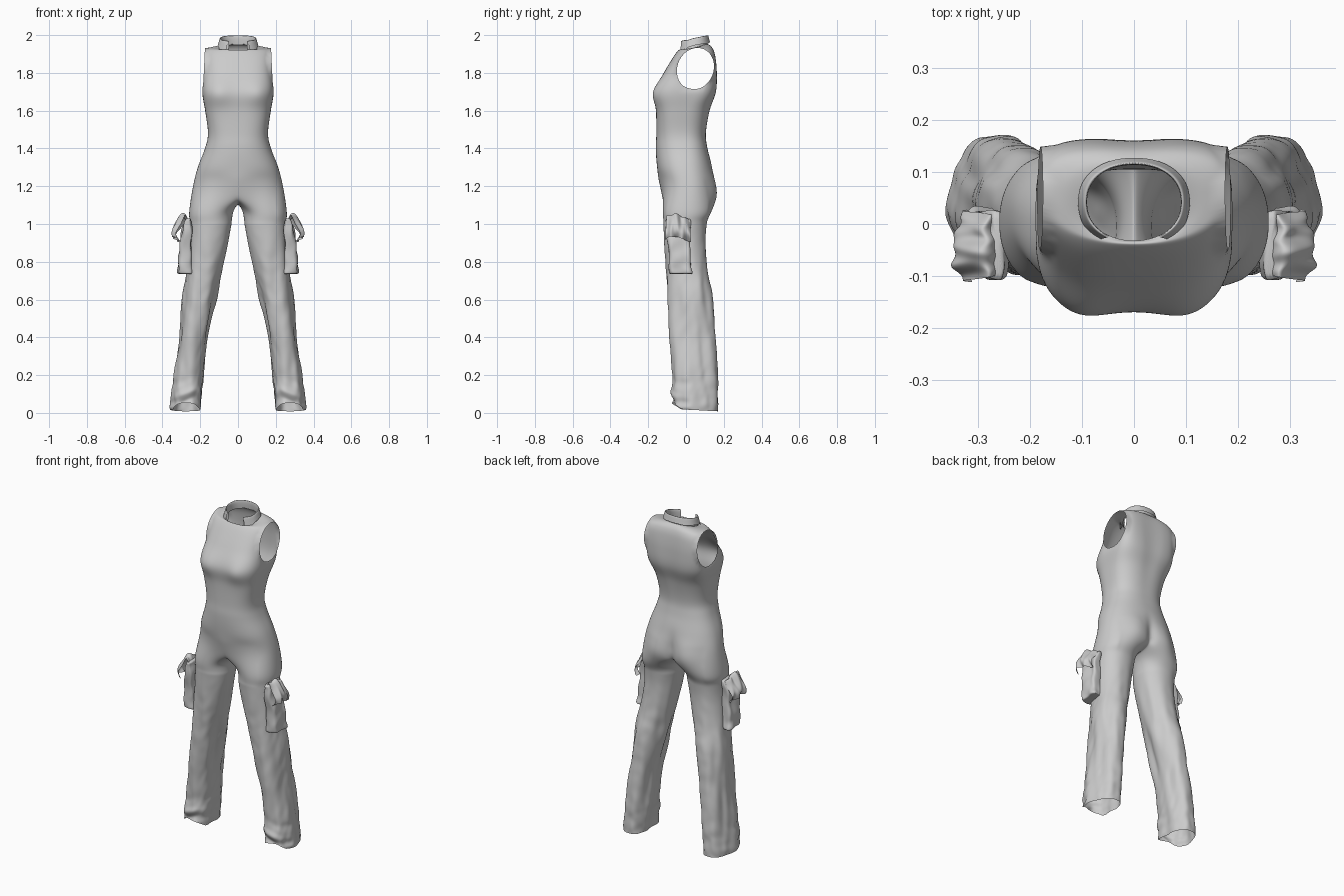
import bpy, bmesh, math
from mathutils import Vector, noise

if "Cube" in bpy.data.objects:
    bpy.data.objects.remove(bpy.data.objects["Cube"])

M, K = 41, 17          # points on outer half-ring / inner leg
SPLIT = math.radians(125)


def spow(v, e):
    return math.copysign(abs(v) ** e, v)


def section(a, cx, cy, hw, yf, yb, n, z, tilt=0, nb=None):
    """Point of an egg-shaped superellipse with separate front and back depth."""
    s = math.sin(a)
    if s > 0 and nb:
        n = nb
    d = (cy - yf) if s < 0 else (yb - cy)
    y = cy + d * spow(s, 2 / n)
    return Vector((cx + hw * spow(math.cos(a), 2 / n), y, z + tilt * (y - cy)))


def blend(p0, p1, p2, p3, t):
    """Catmull-Rom interpolation."""
    return 0.5 * (2 * p1 + (p2 - p0) * t + (2 * p0 - 5 * p1 + 4 * p2 - p3) * t * t
                  + (3 * p1 - p0 - 3 * p2 + p3) * t ** 3)


def refine(rings, steps):
    """Smooth in-between rings; first and last ring only steer tangents."""
    out = []
    for i in range(1, len(rings) - 2):
        for k in range(steps):
            out.append([blend(*p, k / steps) for p in zip(*rings[i - 1:i + 3])])
    return out + [[p.copy() for p in rings[-2]]]


def loft(bm, rings, closed):
    vs = [[bm.verts.new(p) for p in r] for r in rings]
    for a, b in zip(vs, vs[1:]):
        n = len(a)
        for j in range(n if closed else n - 1):
            k = (j + 1) % n
            bm.faces.new((a[j], a[k], b[k], b[j]))
    return vs


def finish(bm, name, subsurf=1):
    bmesh.ops.remove_doubles(bm, verts=bm.verts, dist=0.0004)
    bmesh.ops.recalc_face_normals(bm, faces=bm.faces)
    me = bpy.data.meshes.new(name)
    bm.to_mesh(me)
    bm.free()
    me.shade_smooth()
    ob = bpy.data.objects.new(name, me)
    bpy.context.collection.objects.link(ob)
    mir = ob.modifiers.new("mirror", 'MIRROR')
    mir.use_clip = True
    sub = ob.modifiers.new("smooth", 'SUBSURF')
    sub.levels = sub.render_levels = subsurf
    return ob


def bump(p, x, z, rx, rz, amp):
    return amp * math.exp(-((p.x - x) / rx) ** 2 - ((p.z - z) / rz) ** 2)


# Torso sections: z, half width, centre y, front y, back y, squareness front, tilt, squareness back
torso_keys = [
    (1.934, .098, .045, -.032, .115, 2.0, .27, 2.0),
    (1.934, .140, .052, -.036, .130, 2.2, .14, 2.4),
    (1.920, .179, .060, -.044, .146, 2.3, .03, 3.2),
    (1.88, .183, .052, -.070, .157, 2.7, 0, 4.5),
    (1.80, .184, .045, -.118, .164, 3.1, 0, 4.5),
    (1.70, .190, .020, -.169, .160, 3.4, 0, 3.6),
    (1.60, .174, -.010, -.159, .127, 3.0, 0, 2.7),
    (1.48, .159, -.020, -.157, .106, 2.6, 0, 2.5),
    (1.40, .175, -.010, -.160, .114, 2.4, 0, 2.4),
    (1.30, .213, .000, -.153, .138, 2.3, 0, 2.3),
    (1.20, .238, .015, -.132, .153, 2.3, 0, 2.3)]
# Leg sections: z, inner x, outer x, front y, back y, tilt
leg_keys = [
    (1.07, .022, .258, -.126, .138, 0),
    (1.00, .034, .256, -.120, .112, 0),
    (.90, .053, .258, -.114, .104, 0),
    (.75, .085, .274, -.103, .115, 0),
    (.60, .125, .295, -.095, .140, 0),
    (.40, .163, .308, -.086, .157, 0),
    (.20, .184, .338, -.076, .170, 0),
    (.10, .194, .350, -.078, .176, -.03),
    (.015, .199, .355, -.082, .178, -.05)]

torso = []
for z, hw, cy, yf, yb, n, tilt, nb in torso_keys:
    r = [section(-math.pi / 2 + math.pi * i / (M - 1), 0, cy, hw, yf, yb, n, z, tilt, nb) for i in range(M)]
    r[0].x = r[-1].x = 0
    torso.append(r)
for p in torso[-1]:                   # dip towards the crotch seam
    p.z -= .055 * math.exp(-(p.x / .07) ** 2)
legs = []
for z, xi, xo, yf, yb, tilt in leg_keys:
    ang = [-SPLIT + 2 * SPLIT * i / (M - 1) for i in range(M)]
    ang += [SPLIT + (2 * math.pi - 2 * SPLIT) * (k + 1) / (K + 1) for k in range(K)]
    legs.append([section(a, (xi + xo) / 2, (yf + yb) / 2, (xo - xi) / 2, yf, yb, 2.15, z, tilt) for a in ang])
for p in legs[-1]:                    # front of the hem rides up
    p.z += .03 * min(1, max(0, (-p.y - .02) / .05))

# Crotch seam joins the half torso to the closed leg
crotch = []
for k in range(K):
    s = math.pi * (k + 1) / (K + 1)
    crotch.append(Vector((0, .0105 + .1425 * math.cos(s), 1.145 - .042 * math.sin(s))))
upper = refine([torso[0]] + torso + [legs[0][:M]], 5)
lower = refine([torso[-2] + crotch, torso[-1] + crotch] + legs + [legs[-1]], 7)

for r in upper:
    r[0].x = r[-1].x = 0
for r in lower:                       # cloth folds in the trouser legs
    c = sum(r, Vector()) / len(r)
    for p in r:
        d = Vector((p.x - c.x, p.y - c.y, 0)).normalized()
        w = min(1, max(0, (1.0 - p.z) / .35))
        f = .015 * w * noise.noise(Vector((p.x * 16, p.y * 16, p.z * 3.5 + p.y * 8)))
        f += .004 * w * noise.noise(Vector((p.x * 20, 5 + p.y * 20, p.z * 18 - p.y * 24)))
        low = max(0, 1 - p.z / .24) * (1.3 if p.y < .03 else .3)
        f += .020 * low * noise.noise(Vector((p.x * 12, p.y * 9 + 4, p.z * 26 + p.x * 10)))
        p += d * f

bm = bmesh.new()
loft(bm, upper, False)
loft(bm, lower, True)
bmesh.ops.remove_doubles(bm, verts=bm.verts, dist=0.0004)

# Relax the join of legs and torso, then press in chest, seat and spine relief
hips = [v for v in bm.verts if 1.01 < v.co.z < 1.23 and v.co.x < .2]
for _ in range(14):
    seam = [v for v in hips if v.co.x < .0005]
    bmesh.ops.smooth_vert(bm, verts=hips, factor=.5, use_axis_x=True, use_axis_y=True, use_axis_z=True)
    for v in seam:
        v.co.x = 0
for v in bm.verts:
    p = v.co
    if p.y < -.03:
        p.y -= bump(p, .105, 1.69, .055, .065, .012) - bump(p, 0, 1.70, .04, .06, .003)
    elif p.y > 0:
        k = min(1, p.y / .09)
        p.y += k * (bump(p, .10, 1.165, .075, .085, .020) - bump(p, 0, 1.18, .022, .08, .016)
                    - bump(p, 0, 1.75, .04, .2, .006) - bump(p, .12, 1.03, .08, .04, .005))

# Armhole: drop the side faces inside a leaning ellipse and snap the rim onto it
AY, AZ, RY, RZ, LEAN = .050, 1.822, .098, .110, .10


def arm_uv(p):
    return (p.y - AY - LEAN * (p.z - AZ)) / RY, (p.z - AZ) / RZ


holes = []
for f in bm.faces:
    c = f.calc_center_median()
    u, v = arm_uv(c)
    if c.x > .155 and u * u + v * v < 1:
        holes.append(f)
bmesh.ops.delete(bm, geom=holes, context='FACES')
for v in bm.verts:
    if v.is_boundary and v.co.x > .13 and v.co.z > 1.6:
        u, w = arm_uv(v.co)
        a = math.atan2(w, u)
        dz = RZ * math.sin(a)
        v.co = (.180 - .005 * math.sin(a), AY + LEAN * dz + RY * math.cos(a), AZ + dz)
finish(bm, "jumpsuit_body")

# Collar: stand that rises and folds over into a leaf with pointed tips
bm = bmesh.new()
rings = []
for i in range(25):
    t = i / 24
    a = math.radians(-60 + 150 * t)
    tip = max(0, 1 - t * 3.5)
    prof = [(.97, 1.930, .25), (.93, 1.965, .2), (.95, 1.983, .2), (1.0, 1.986, .2),
            (1.06, 1.962 - .012 * tip, .2), (1.12 + .04 * tip, 1.942 - .036 * tip, .22)]
    r = []
    for k, (s, z, tilt) in enumerate(prof):
        b = a + (math.radians(8) * tip * (k - 3) / 2 if k > 3 else 0)
        p = section(b, 0, .042, .096 * s, .042 - .078 * s, .042 + .076 * s, 2.2, z, tilt)
        p.z += .004 * noise.noise(p * 25)
        if i == 24:
            p.x = 0
        r.append(p)
    rings.append(r)
loft(bm, rings, False)
finish(bm, "collar")

# Cargo pocket bag: z, centre x, centre y, half thickness, half width
bag_keys = [(1.03, .262, -.042, .014, .066), (.97, .270, -.042, .026, .066),
            (.88, .275, -.036, .031, .058), (.79, .278, -.030, .037, .058),
            (.745, .278, -.026, .040, .061), (.736, .275, -.026, .034, .056)]
bm = bmesh.new()
rings = [[section(2 * math.pi * j / 32, cx, cy, rx, cy - ry, cy + ry, 4.5, z) for j in range(32)]
         for z, cx, cy, rx, ry in bag_keys]
rings = refine([rings[0]] + rings + [rings[-1]], 4)
for r in rings:
    for p in r:
        p.x += .016 * noise.noise(Vector((3, p.y * 24, p.z * 14)))
        p.y += .010 * noise.noise(Vector((p.x * 20, 7, p.z * 16)))
vs = loft(bm, rings, True)
bm.faces.new(vs[0])
bm.faces.new(vs[-1])
finish(bm, "cargo_pocket")

# Pocket flap: crumpled sheet folding outward from the leg
flap_prof = [Vector(p) for p in ((.256, 0, .97), (.266, 0, 1.02), (.286, 0, 1.045),
                                 (.312, 0, 1.008), (.340, 0, .960), (.326, 0, .922))]
bm = bmesh.new()
rings = refine([[p] for p in [flap_prof[0]] + flap_prof + [flap_prof[-1]]], 4)
sheet = []
for i, (c,) in enumerate(rings):
    v = i / (len(rings) - 1)
    row = []
    for j in range(21):
        u = j / 10 - 1
        p = Vector((c.x, -.042 + u * (.054 + .016 * v), c.z))
        p.z += .016 * (1 - abs(u + .25) * 1.8) + .016 * noise.noise(Vector((u * 2.2, v * 2, 1)))
        p.x += v * (.010 - .026 * abs(u) ** 1.5) + .03 * v * noise.noise(Vector((u * 2.6, v * 2.5, 9)))
        row.append(p)
    sheet.append(row)
loft(bm, sheet, False)
finish(bm, "pocket_flap")
